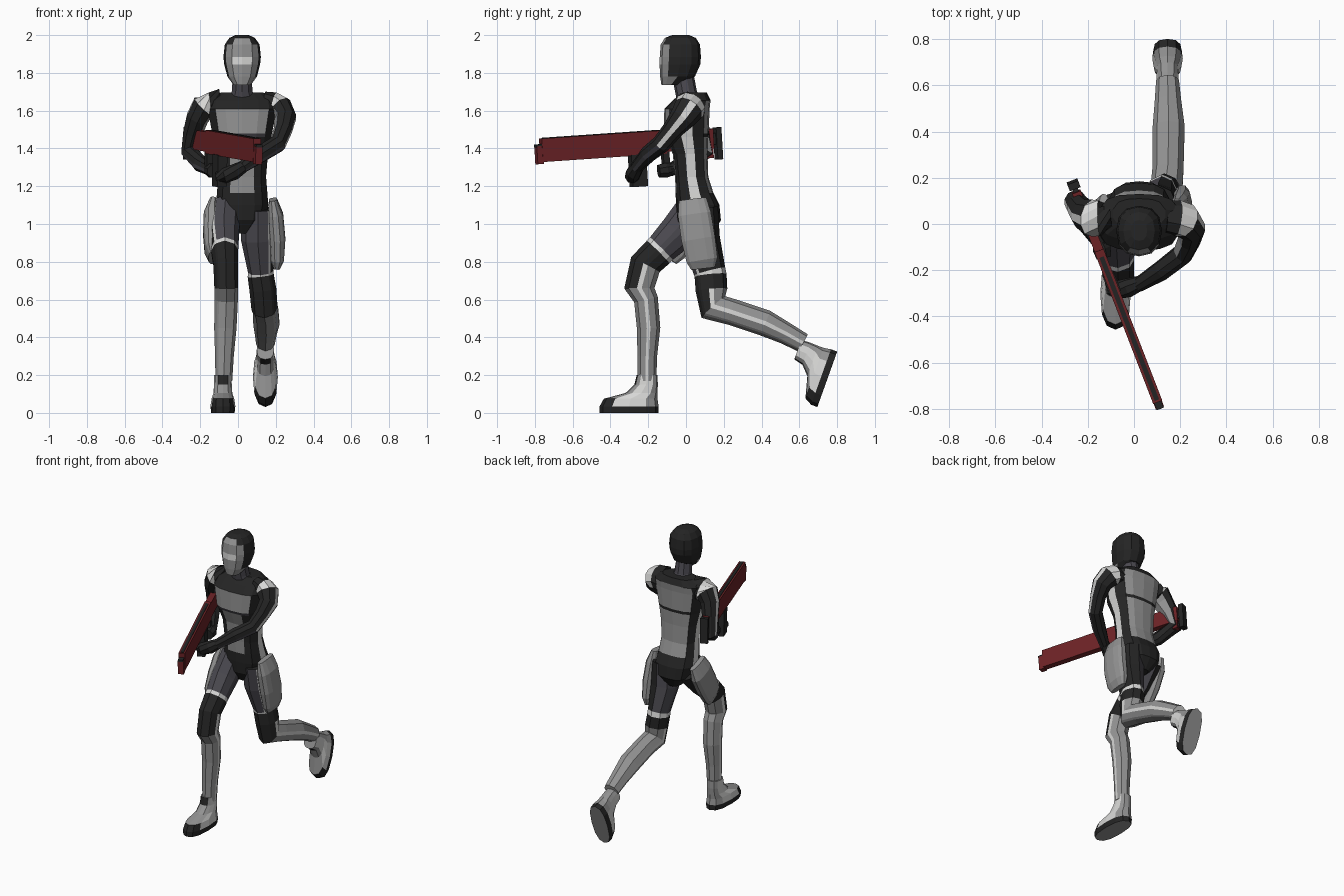
import bpy, bmesh, math
from mathutils import Vector, Matrix

if "Cube" in bpy.data.objects:
    bpy.data.objects.remove(bpy.data.objects["Cube"])

COLORS = {
    "black": (0.018, 0.018, 0.018, 1),
    "charcoal": (0.07, 0.067, 0.08, 1),
    "grey": (0.29, 0.29, 0.29, 1),
    "pale grey": (0.68, 0.68, 0.67, 1),
    "dark red": (0.155, 0.017, 0.02, 1),
}
NAMES = list(COLORS)
BLACK, CHAR, GREY, PALE, RED = range(5)
MATS = []
for name, col in COLORS.items():
    m = bpy.data.materials.new(name)
    m.diffuse_color = col
    m.use_nodes = True
    m.node_tree.nodes["Principled BSDF"].inputs["Base Color"].default_value = m.diffuse_color
    MATS.append(m)


def finish(name, bm, mat=None):
    bmesh.ops.recalc_face_normals(bm, faces=bm.faces)
    if mat:
        bm.transform(mat)
    me = bpy.data.meshes.new(name)
    bm.to_mesh(me)
    bm.free()
    for m in MATS:
        me.materials.append(m)
    ob = bpy.data.objects.new(name, me)
    bpy.context.collection.objects.link(ob)
    return ob


def loft(name, rings, angles, color, e=1.0, mat=None, caps=(None, None)):
    """rings: (centre, u axis, v axis); color(row, sector) gives the material index"""
    bm = bmesh.new()
    loops = []
    for c, u, v in rings:
        loop = []
        for a in angles:
            ca, sa = math.cos(math.radians(a)), math.sin(math.radians(a))
            loop.append(bm.verts.new(c + u * math.copysign(abs(ca) ** e, ca)
                                     + v * math.copysign(abs(sa) ** e, sa)))
        loops.append(loop)
    n = len(angles)
    for r in range(len(loops) - 1):
        for k in range(n):
            j = (k + 1) % n
            f = bm.faces.new((loops[r][k], loops[r][j], loops[r + 1][j], loops[r + 1][k]))
            f.material_index = color(r, k)
    for i, loop in ((0, loops[0]), (1, loops[-1])):
        f = bm.faces.new(loop)
        f.material_index = color(0 if i == 0 else len(loops) - 2, 0) if caps[i] is None else caps[i]
    return finish(name, bm, mat)


def stack(rows, cx=0.0):
    """horizontal rings from (z, cy, rx, ry)"""
    return [(Vector((cx, cy, z)), Vector((rx, 0, 0)), Vector((0, ry, 0))) for z, cy, rx, ry in rows]


def along(path, s):
    """rings square to a path of (x, y, z, a, b); u faces outward on side s, v faces forward"""
    pts = [Vector(p[:3]) for p in path]
    out = []
    for i, p in enumerate(path):
        t = (pts[min(i + 1, len(pts) - 1)] - pts[max(i - 1, 0)]).normalized()
        u = Vector((s, 0, 0))
        u = (u - t * u.dot(t)).normalized()
        out.append((pts[i], u * p[3], t.cross(u) * s * p[4]))
    return out


def even(n):
    return [360 * (k + 0.5) / n for k in range(n)]


def box(name, lo, hi, mat, color):
    bm = bmesh.new()
    bmesh.ops.create_cube(bm, size=1)
    for v in bm.verts:
        v.co = Vector([(lo[i] + hi[i]) / 2 + v.co[i] * (hi[i] - lo[i]) for i in range(3)])
    for f in bm.faces:
        f.material_index = color
    return finish(name, bm, mat)


# head: black hood, grey face, pale visor band
HEAD = [(1.735, -.08, .045, .05), (1.78, -.045, .078, .092), (1.845, -.032, .095, .108),
        (1.885, -.03, .099, .109), (1.95, -.03, .092, .104), (1.985, -.03, .068, .082), (2.0, -.028, .035, .045)]


def head_color(r, k):
    if r == 2 and k in (7, 8, 9, 10):
        return PALE if k in (8, 9) else GREY
    if r < 4 and k in (7, 8, 9, 10) or r == 0 and k in (6, 11):
        return GREY
    return GREY if r == 4 and k in (8, 9) else BLACK


loft("head", stack(HEAD, .022), [30 * k for k in range(12)], head_color, .85, caps=(GREY, BLACK))
loft("neck", stack([(1.64, .03, .085, .075), (1.70, .0, .058, .058), (1.78, -.015, .052, .058)], .022),
     even(10), lambda r, k: CHAR)

# torso: grey chest, belly and back panels, black flanks, pale side stripes
TORSO = [(.95, .07, .045, .07), (1.02, .07, .12, .115), (1.10, .062, .14, .115), (1.165, .045, .135, .1),
         (1.25, .03, .128, .088), (1.37, .022, .138, .092), (1.46, .006, .155, .112), (1.48, .002, .16, .118),
         (1.61, .005, .185, .12), (1.655, .03, .18, .1), (1.695, .045, .115, .065)]
T_ANG = [-10, 10, 45, 68, 90, 112, 135, 170, 190, 225, 248, 270, 292, 315]


def torso_color(r, k):
    if k in (0, 7) and 1 < r < 9:
        return PALE
    if r < 3:
        return BLACK
    if k in (2, 3, 4, 5):
        return BLACK if r in (6, 9) else GREY
    if r in (3, 4, 5) and k in (10, 11) or r == 7 and k in (9, 10, 11, 12):
        return GREY
    if r == 6 and k in (9, 10, 11, 12):
        return CHAR
    return BLACK


loft("torso", stack(TORSO, .022), T_ANG, torso_color, .75, caps=(BLACK, BLACK))

# legs: hip, thigh, pale garter, black knee, grey boot with side stripes
L_ANG = [-9, 9, 40, 52, 90, 135, 171, 189, 225, 270, 310]
LEGS = {
    "front": (-1, [(-.065, .06, 1.08, .08, .11), (-.075, -.04, .96, .082, .1), (-.07, -.13, .87, .072, .085),
                   (-.07, -.147, .852, .072, .085), (-.065, -.215, .785, .066, .085), (-.062, -.247, .66, .064, .08),
                   (-.062, -.212, .6, .062, .064), (-.067, -.198, .45, .06, .062), (-.072, -.205, .3, .05, .052),
                   (-.075, -.207, .17, .045, .05)]),
    "back": (1, [(.105, .06, 1.08, .085, .11), (.105, .08, .92, .09, .1), (.12, .125, .75, .068, .085),
                 (.12, .13, .728, .07, .085), (.132, .135, .65, .072, .084), (.14, .145, .56, .07, .085),
                 (.147, .24, .535, .068, .07), (.15, .42, .475, .07, .07), (.147, .53, .42, .058, .058),
                 (.145, .62, .37, .05, .052)]),
}


def leg_color(r, k):
    if r < 2:
        return PALE if k == 2 else CHAR if 3 <= k <= 8 else BLACK
    if r == 2:
        return PALE
    if r == 3 or r == 4 and k in (1, 2, 3, 4, 5):
        return BLACK
    return PALE if k in (0, 6) else GREY


for name, (s, path) in LEGS.items():
    loft(name + "_leg", along(path, s), L_ANG, leg_color)

# boots: black sole and toe cap, grey upper (built flat, toe towards -y)
FOOT = [(0, 0, .062, .156), (.035, 0, .066, .156), (.075, .008, .06, .142), (.105, .065, .05, .085),
        (.15, .09, .047, .062), (.2, .095, .046, .055)]


def foot_color(r, k):
    if r == 0 or r < 3 and k in (7, 8, 9, 10) and r == 1:
        return BLACK
    if r == 4 and k in (8, 9):
        return BLACK
    return PALE if k in (0, 5, 6, 11) else GREY


PLACES = {"front": Matrix.Translation((-.08, -.301, 0)),
          "back": Matrix.Translation((.145, .748, .178)) @ Matrix.Rotation(math.radians(70.3), 4, 'X')}
for name, m in PLACES.items():
    loft(name + "_boot", stack(FOOT), [30 * k for k in range(12)], foot_color, .8, m, caps=(GREY, GREY))

# rounded pads on the outer thighs
PADS = {"left": (1, [(.185, .035, 1.13, .022, .075), (.198, .045, 1.05, .042, .09), (.208, .065, .92, .044, .092),
                     (.208, .085, .81, .036, .085), (.205, .09, .765, .018, .065)]),
        "right": (-1, [(-.13, .06, 1.12, .022, .075), (-.14, .035, 1.05, .042, .09), (-.142, -.02, .95, .044, .09),
                       (-.142, -.075, .86, .036, .08), (-.138, -.1, .82, .018, .06)])}
for name, (s, path) in PADS.items():
    loft(name + "_hip_pad", along(path, s), even(12), lambda r, k: GREY, .75)

# arms: black with a pale shoulder band and outer stripe, grey inside the upper arm
A_ANG = [-14, 14, 50, 90, 130, 180, 230, 270, 310]
ARMS = {
    "left": (1, [(.14, .03, 1.63, .055, .085), (.19, .025, 1.625, .066, .085), (.22, .015, 1.61, .072, .082),
                 (.25, -.02, 1.56, .06, .07), (.238, -.07, 1.5, .05, .055), (.21, -.13, 1.425, .046, .05),
                 (.12, -.2, 1.37, .045, .045), (.02, -.262, 1.3, .032, .034)]),
    "right": (-1, [(-.1, .03, 1.63, .055, .085), (-.15, .025, 1.63, .064, .085), (-.18, .025, 1.62, .07, .082),
                   (-.215, .04, 1.56, .06, .07), (-.24, .075, 1.48, .052, .055), (-.255, .1, 1.385, .048, .052),
                   (-.2, .0, 1.32, .044, .045), (-.14, -.09, 1.285, .032, .034)]),
}


def arm_color(r, k):
    if r == 1 or k == 0 and 1 < r < 5:
        return PALE
    if k == 0 and r >= 5:
        return CHAR
    return GREY if 2 <= r < 5 and k in (4, 5) else BLACK


for name, (s, path) in ARMS.items():
    loft(name + "_arm", along(path, s), A_ANG, arm_color)

# gloved fists
FISTS = {"left": (1, [(.03, -.255, 1.305, .032, .034), (-.02, -.275, 1.275, .042, .042),
                      (-.075, -.285, 1.255, .042, .04), (-.115, -.28, 1.25, .025, .025)]),
         "right": (-1, [(-.15, -.075, 1.29, .032, .034), (-.14, -.105, 1.285, .042, .042),
                        (-.13, -.145, 1.28, .035, .035)])}
for name, (s, path) in FISTS.items():
    loft(name + "_fist", along(path, s), even(8), lambda r, k: BLACK)

# long rifle, local x runs from the butt to the muzzle
rear, tip = Vector((-.25, .14, 1.45)), Vector((.112, -.795, 1.386))
ax = (tip - rear).normalized()
side = Vector((0, 0, 1)).cross(ax).normalized()
up = ax.cross(side)
G = Matrix((ax, side, up)).transposed().to_4x4()
G.translation = rear
L = (tip - rear).length
box("rifle_body", (.27, -.021, -.06), (L - .03, .021, .064), G, RED)
box("rifle_muzzle", (L - .035, -.019, -.07), (L, .019, .025), G, RED)
box("rifle_muzzle_cap", (L - .03, -.016, .02), (L + .003, .016, .035), G, BLACK)
box("rifle_rear", (.0, -.02, -.05), (.28, .02, .055), G, RED)
box("rifle_stock_lug", (.005, -.018, -.1), (.04, .018, .055), G, RED)
box("rifle_butt_neck", (-.02, -.012, -.03), (.01, .012, .03), G, BLACK)
box("rifle_butt", (-.045, -.025, -.11), (-.015, .025, .06), G, BLACK)
box("rifle_top_rail", (.3, -.01, .062), (L - .04, .01, .068), G, BLACK)
box("rifle_fore_grip", (.39, -.026, -.225), (.475, .026, -.055), G, BLACK)
box("rifle_rear_grip", (.255, -.018, -.17), (.29, .018, -.045), G, BLACK)
